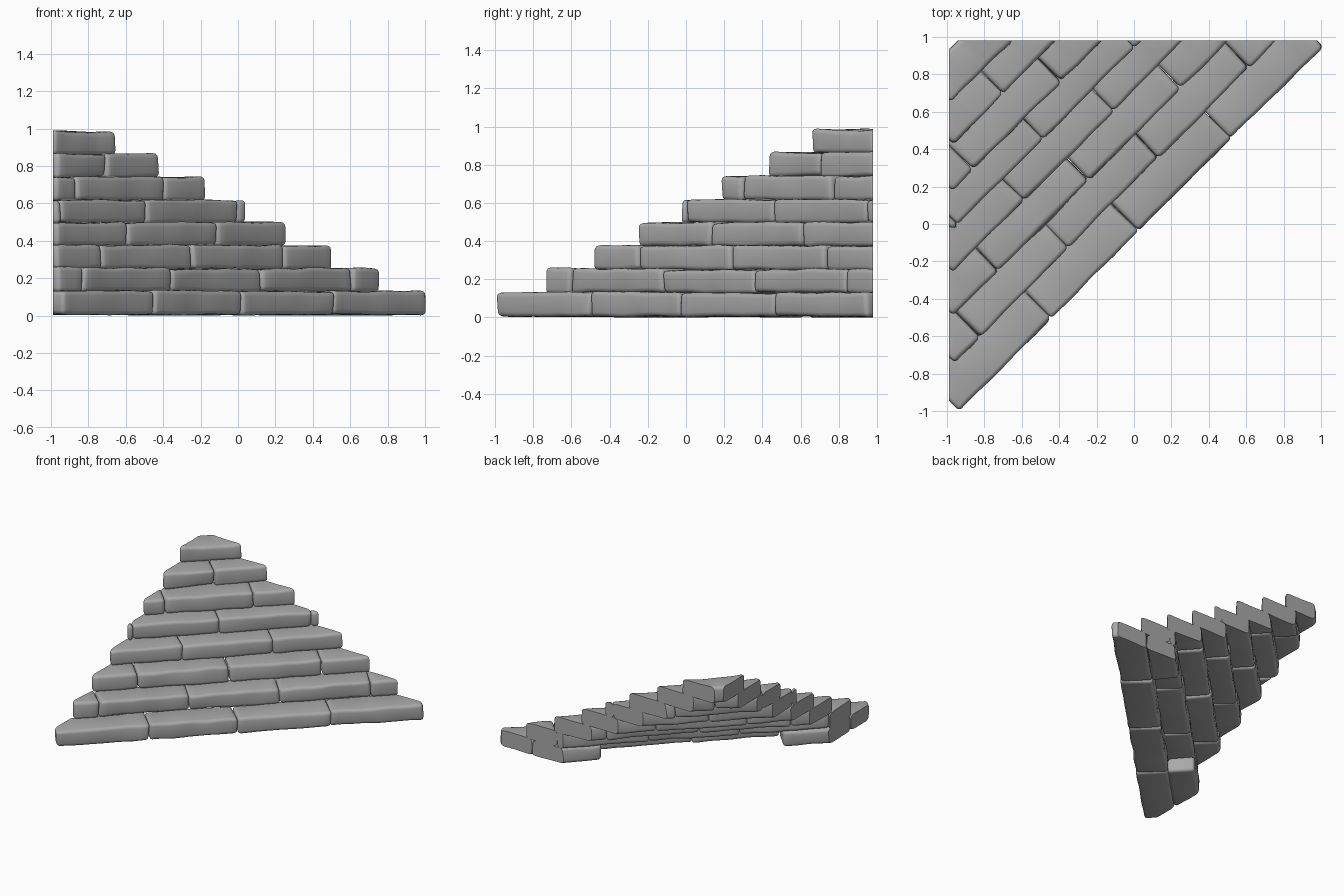
import bpy, bmesh, math, random
from mathutils import Matrix, Vector, noise

random.seed(4)
if "Cube" in bpy.data.objects:
    bpy.data.objects.remove(bpy.data.objects["Cube"])

# Grey stone
stone = bpy.data.materials.new("grey_stone")
stone.use_nodes = True
color = (0.40, 0.40, 0.40, 1)
stone.diffuse_color = color
stone.node_tree.nodes["Principled BSDF"].inputs["Base Color"].default_value = color

WALL_X, WALL_Y = -0.99, 0.98      # flat planes that trim the brick ends
COURSE = 0.122                    # height of one course
DEPTH = 0.24                      # front to back size of a brick
BACK = 1.36                       # limit of the topmost brick towards the corner
DIAGONAL = Matrix.Rotation(math.radians(45), 4, 'Z')


def brick(name, u0, u1, v0, v1, z0, z1):
    """Worn brick laid along the diagonal, trimmed by the two wall planes."""
    bm = bmesh.new()
    bmesh.ops.create_cube(bm, size=1)
    size = Vector((u1 - u0, v1 - v0, z1 - z0))
    centre = Vector((u0 + u1, v0 + v1, z0 + z1)) / 2
    for v in bm.verts:
        v.co = centre + v.co * size
        v.co += Vector([random.uniform(-0.005, 0.005) for _ in range(3)])
    # Rounded edges
    bmesh.ops.bevel(bm, geom=bm.edges[:], offset=0.024, segments=3,
                    profile=0.5, affect='EDGES')
    # Cross cuts along the length carry the worn, uneven surface
    steps = max(2, round(size.x / 0.06))
    for i in range(1, steps):
        bmesh.ops.bisect_plane(bm, geom=bm.verts[:] + bm.edges[:] + bm.faces[:],
                               plane_co=(u0 + size.x * i / steps, 0, 0),
                               plane_no=(1, 0, 0))
    seed = Vector((random.random(), random.random(), random.random())) * 50
    for v in bm.verts:
        v.co += noise.noise_vector(v.co * 6 + seed) * 0.009
        v.co.z = max(v.co.z, 0)
    # Turn onto the diagonal and trim flat at the walls
    bm.transform(DIAGONAL)
    for co, no in (((WALL_X, 0, 0), (-1, 0, 0)), ((0, WALL_Y, 0), (0, 1, 0))):
        bmesh.ops.bisect_plane(bm, geom=bm.verts[:] + bm.edges[:] + bm.faces[:],
                               plane_co=co, plane_no=no, clear_outer=True)
        bmesh.ops.holes_fill(bm, edges=[e for e in bm.edges if e.is_boundary])
    bmesh.ops.recalc_face_normals(bm, faces=bm.faces[:])
    mesh = bpy.data.meshes.new(name)
    bm.to_mesh(mesh)
    bm.free()
    mesh.materials.append(stone)
    obj = bpy.data.objects.new(name, mesh)
    bpy.context.collection.objects.link(obj)
    obj.select_set(True)
    bpy.context.view_layer.objects.active = obj


# Front offset of each course, then its ends and joints along the diagonal
courses = [
    (-0.042, [-1.36, -0.67, -0.01, 0.69, 1.385]),
    (0.155, [-1.205, -1.01, -0.335, 0.345, 1.03, 1.24]),
    (0.335, [-1.03, -0.69, -0.005, 0.69, 1.06]),
    (0.505, [-0.86, -0.33, 0.35, 0.89]),
    (0.665, [-0.71, -0.67, -0.02, 0.67, 0.74]),
    (0.815, [-0.555, -0.40, 0.265, 0.58]),
    (0.985, [-0.385, 0.0, 0.41]),
    (1.155, [-0.235, 0.24]),
]

bpy.ops.object.select_all(action='DESELECT')
for i, (front, joints) in enumerate(courses):
    z0 = 0.005 + i * COURSE
    back = min(front + DEPTH, BACK)
    for j, (a, b) in enumerate(zip(joints, joints[1:])):
        brick(f"course_{i + 1}_brick_{j + 1}", a + 0.001, b - 0.001,
              front, back, z0, z0 + COURSE + 0.004)

# Extra bricks behind both ends of the lowest course
for name, a, b in (("back_end_brick_right", -1.2, -0.66),
                   ("back_end_brick_left", 0.70, 1.2)):
    brick(name, a, b, 0.195, 0.40, 0.005, 0.005 + COURSE)

bpy.ops.object.shade_smooth_by_angle(angle=math.radians(40))
